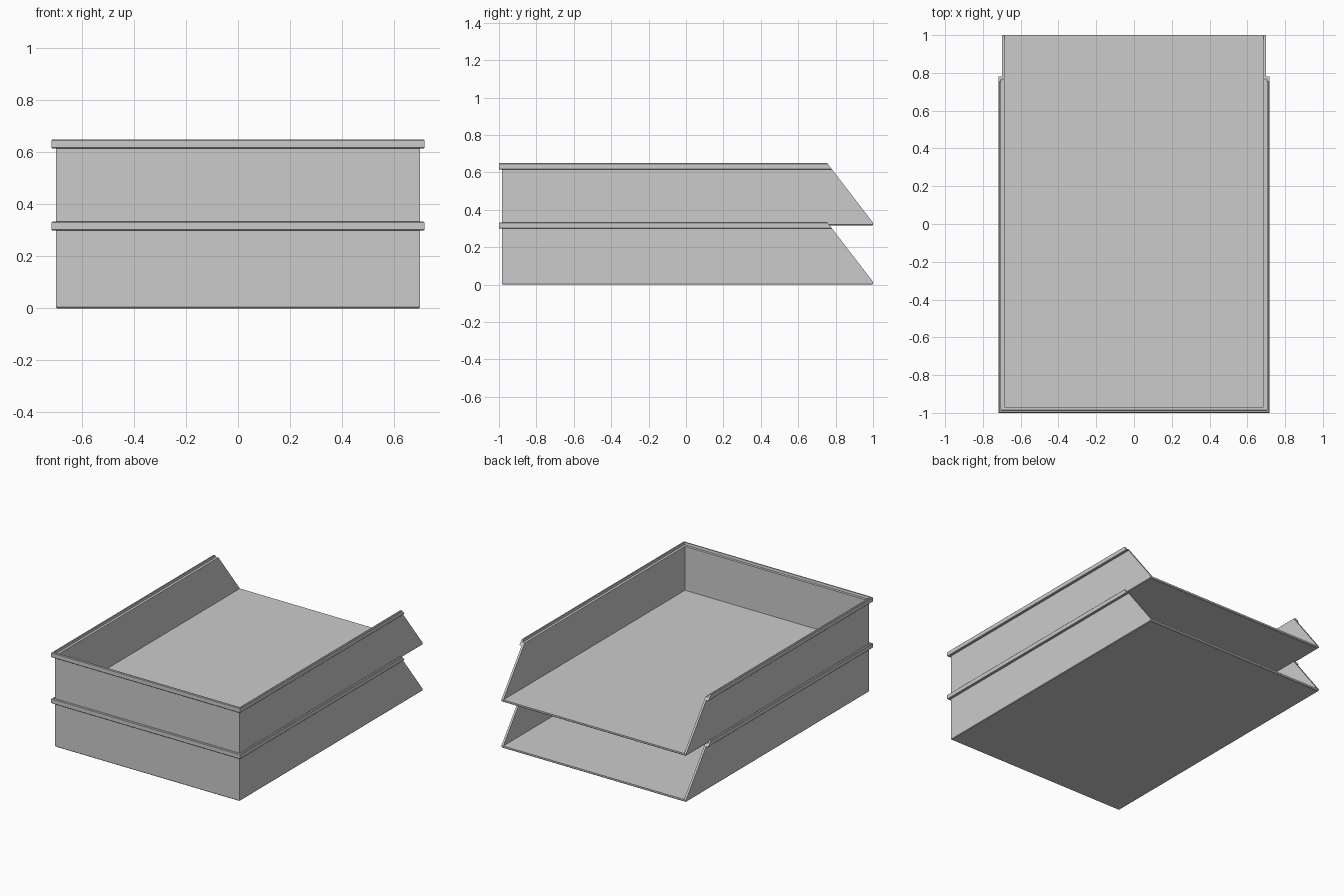
import bpy, bmesh

if "Cube" in bpy.data.objects:
    bpy.data.objects.remove(bpy.data.objects["Cube"])

FLOOR = 0.015      # floor thickness
PITCH = 0.316      # stacking height
BACK = 0.283       # back wall offset relative to the side walls

# Wall cross-section (distance from centre, height): inside floor -> stepped rim -> underside
PROFILE = [
    (0.686, FLOOR), (0.686, 0.316), (0.703, 0.316), (0.705, 0.333),
    (0.713, 0.333), (0.717, 0.329), (0.717, 0.302), (0.714, 0.299),
    (0.700, 0.299), (0.700, FLOOR), (0.700, 0.004), (0.696, 0.0),
]


def front_y(z):
    """Raked front edge of the side walls, upright across the floor edge."""
    if z >= FLOOR:
        return 1.0 - (z - FLOOR) * 0.77
    return 1.0 if z > 0 else 0.996


def make_tray(name, z0):
    bm = bmesh.new()
    # Sweep the wall profile along a U: front left, back left, back right, front right
    rows = []
    for sx, at_front in ((-1, True), (-1, False), (1, False), (1, True)):
        rows.append([bm.verts.new((sx * d, front_y(z) if at_front else -(d + BACK), z))
                     for d, z in PROFILE])
    for a, b in zip(rows, rows[1:]):
        for i in range(len(PROFILE) - 1):
            bm.faces.new((a[i], b[i], b[i + 1], a[i + 1]))
    # Floor top and underside
    bm.faces.new([r[0] for r in rows])
    bm.faces.new([r[-1] for r in rows])
    # Raked wall ends
    left, right = rows[0], rows[3]
    bm.faces.new(left[:10])
    bm.faces.new(right[:10])
    # Front edge of the floor and its small chamfer
    bm.faces.new((left[10], left[9], left[0], right[0], right[9], right[10]))
    bm.faces.new((left[11], left[10], right[10], right[11]))
    bmesh.ops.recalc_face_normals(bm, faces=bm.faces[:])

    mesh = bpy.data.meshes.new(name)
    bm.to_mesh(mesh)
    bm.free()
    obj = bpy.data.objects.new(name, mesh)
    obj.location.z = z0
    bpy.context.collection.objects.link(obj)


# Two stacked trays, the upper one resting on the lower rim's ledge
make_tray("lower_tray", 0.0)
make_tray("upper_tray", PITCH)
